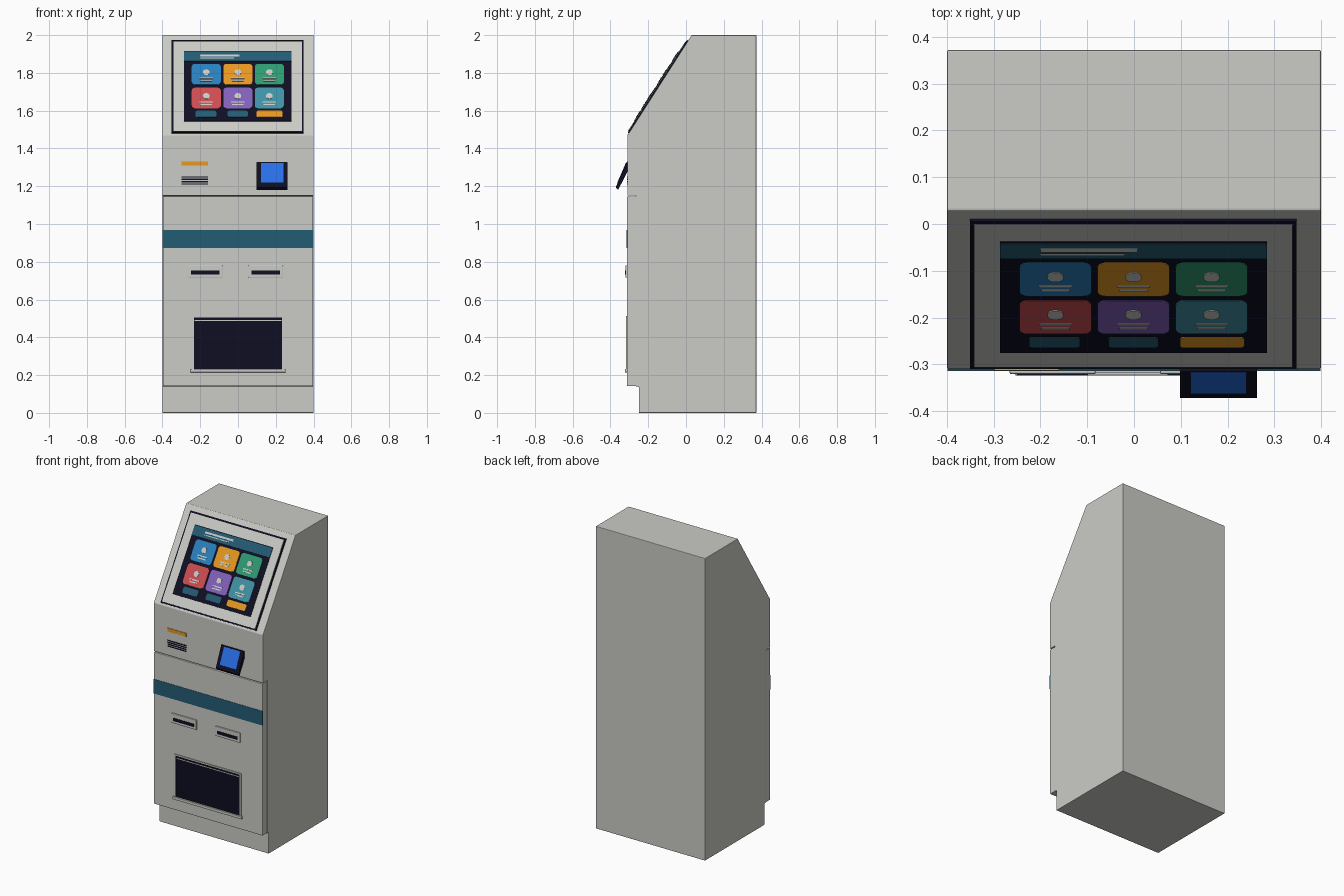
import bpy, bmesh, math
from mathutils import Matrix, Vector

if "Cube" in bpy.data.objects:
    bpy.data.objects.remove(bpy.data.objects["Cube"])


def mat(name, r, g, b):
    m = bpy.data.materials.new(name)
    lin = [c / 12.92 if c <= 0.04045 else ((c + 0.055) / 1.055) ** 2.4
           for c in (r / 255, g / 255, b / 255)]
    m.diffuse_color = (*lin, 1)
    m.use_nodes = True
    m.node_tree.nodes["Principled BSDF"].inputs["Base Color"].default_value = m.diffuse_color
    return m


GREY = mat("cabinet grey", 203, 204, 198)
DARK = mat("dark navy", 14, 14, 34)
TEAL = mat("deep teal", 36, 92, 116)
BLUE = mat("tile blue", 41, 128, 190)
ORANGE = mat("amber", 243, 160, 36)
GREEN = mat("tile green", 46, 155, 115)
RED = mat("tile red", 205, 76, 82)
PURPLE = mat("tile purple", 130, 96, 188)
CYAN = mat("tile cyan", 62, 146, 166)
PAD = mat("pad screen blue", 40, 112, 232)


def finish(name, bm, material, matrix=None, bevel=0):
    bmesh.ops.recalc_face_normals(bm, faces=bm.faces[:])
    if matrix:
        bm.transform(matrix)
    me = bpy.data.meshes.new(name)
    bm.to_mesh(me)
    bm.free()
    me.materials.append(material)
    ob = bpy.data.objects.new(name, me)
    bpy.context.collection.objects.link(ob)
    if bevel:
        mod = ob.modifiers.new("bevel", 'BEVEL')
        mod.width, mod.segments = bevel, 2
    return ob


def prism(name, pts, a, b, material, matrix=None, bevel=0):
    """Polygon in local XY extruded along local Z from a to b."""
    bm = bmesh.new()
    f = bm.faces.new([bm.verts.new((x, y, a)) for x, y in pts])
    r = bmesh.ops.extrude_face_region(bm, geom=[f])
    bmesh.ops.translate(bm, vec=(0, 0, b - a),
                        verts=[v for v in r["geom"] if isinstance(v, bmesh.types.BMVert)])
    return finish(name, bm, material, matrix, bevel)


# local (y, z, x) profile frame for side profiles
SIDE = Matrix(((0, 0, 1, 0), (1, 0, 0, 0), (0, 1, 0, 0), (0, 0, 0, 1)))
# sloping screen frame: local x, up the slope, outward
U = Vector((0, 0.34, 0.53)).normalized()
SLOPE = Matrix(((1, 0, 0, 0), (0, U.y, -U.z, -0.31), (0, U.z, U.y, 1.47), (0, 0, 0, 1)))


def box(name, x0, x1, y0, y1, z0, z1, material, bevel=0):
    return prism(name, [(y0, z0), (y1, z0), (y1, z1), (y0, z1)], x0, x1, material, SIDE, bevel)


def rounded(x0, x1, y0, y1, r, n=4):
    if r == 0:
        return [(x0, y0), (x1, y0), (x1, y1), (x0, y1)]
    pts = []
    for k, (cx, cy) in enumerate([(x1 - r, y1 - r), (x0 + r, y1 - r),
                                  (x0 + r, y0 + r), (x1 - r, y0 + r)]):
        for i in range(n + 1):
            t = math.pi / 2 * (k + i / n)
            pts.append((cx + r * math.cos(t), cy + r * math.sin(t)))
    return pts


def on_slope(name, x0, x1, z0, z1, w0, w1, material, r=0):
    """Plate on the slope; z0 and z1 are heights seen from the front."""
    v0, v1 = [(z - 1.47 - w1 * U.y) / U.z for z in (z0, z1)]
    return prism(name, rounded(x0, x1, v0, v1, r), w0, w1, material, SLOPE)


# cabinet and service door
prism("cabinet", [(-0.25, 0), (-0.25, 0.14), (-0.265, 0.14), (-0.265, 1.15), (-0.31, 1.15),
                  (-0.31, 1.47), (0.03, 2), (0.372, 2), (0.372, 0)],
      -0.4, 0.4, GREY, SIDE, 0.003)
box("service_door", -0.398, 0.398, -0.312, -0.262, 0.142, 1.146, GREY, 0.003)
box("door_stripe", -0.399, 0.399, -0.314, -0.308, 0.872, 0.967, TEAL)

# screen surround and display
on_slope("screen_gasket", -0.351, 0.348, 1.484, 1.974, -0.004, 0.007, DARK)
on_slope("screen_bezel", -0.342, 0.339, 1.493, 1.966, 0.004, 0.010, GREY)
on_slope("display", -0.287, 0.284, 1.545, 1.915, 0.008, 0.012, DARK)
on_slope("header_bar", -0.287, 0.284, 1.862, 1.912, 0.011, 0.014, TEAL)
on_slope("header_line", -0.2, 0.008, 1.888, 1.898, 0.013, 0.016, GREY)
on_slope("header_subline", -0.2, -0.02, 1.877, 1.881, 0.013, 0.016, GREY)

# menu tiles with icon and caption lines
tiles = [[BLUE, ORANGE, GREEN], [RED, PURPLE, CYAN]]
for j, row in enumerate(tiles):
    zc = 1.793 - j * 0.126
    for i, m in enumerate(row):
        xc = -0.168 + i * 0.167
        on_slope("menu_tile", xc - 0.077, xc + 0.077, zc - 0.055, zc + 0.055, 0.011, 0.014, m, 0.018)
        on_slope("tile_icon", xc - 0.017, xc + 0.017, zc - 0.004, zc + 0.026, 0.013, 0.016, GREY, 0.015)
        for k, h in enumerate((0.035, 0.03)):
            z = zc - 0.021 - k * 0.013
            on_slope("tile_caption", xc - h, xc + h, z - 0.003, z + 0.003, 0.013, 0.016, GREY)

# footer buttons
for x0, x1, m in ((-0.225, -0.115, TEAL), (-0.055, 0.052, TEAL), (0.098, 0.236, ORANGE)):
    on_slope("footer_button", x0, x1, 1.566, 1.6, 0.011, 0.014, m, 0.009)

# card slot light and speaker grille
box("card_slot", -0.298, -0.16, -0.313, -0.305, 1.309, 1.332, ORANGE)
for k in range(4):
    z = 1.208 + k * 0.0125
    box("grille_slot", -0.298, -0.16, -0.312, -0.305, z, z + 0.007, DARK)

# tilted payment pad
prism("payment_pad", [(-0.308, 1.327), (-0.315, 1.327), (-0.372, 1.195), (-0.36, 1.18),
                      (-0.308, 1.28)], 0.098, 0.263, DARK, SIDE)
d = Vector((-0.057, -0.132)).normalized()
n = Vector((d.y, -d.x))
p = Vector((-0.315, 1.327))
prism("pad_screen", [p + d * t + n * s for t, s in ((0.006, -0.001), (0.006, 0.002),
                                                    (0.118, 0.002), (0.118, -0.001))],
      0.121, 0.241, PAD, SIDE)

# note and ticket slots
for x0, x1 in ((-0.266, -0.082), (0.056, 0.238)):
    box("slot_frame", x0, x1, -0.321, -0.308, 0.716, 0.78, GREY, 0.003)
    box("slot_mouth", x0 + 0.016, x1 - 0.016, -0.3235, -0.315, 0.733, 0.753, DARK)

# dispenser tray: dark panel, frame bars and sill
box("tray_panel", -0.236, 0.236, -0.314, -0.308, 0.232, 0.508, DARK)
for s in (-1, 1):
    a, b = sorted((s * 0.234, s * 0.243))
    box("tray_frame_side", a, b, -0.318, -0.308, 0.225, 0.513, GREY)
box("tray_frame_top", -0.243, 0.243, -0.318, -0.308, 0.505, 0.513, GREY)
box("tray_trim", -0.23, 0.23, -0.3155, -0.308, 0.486, 0.491, GREY)
box("tray_sill", -0.254, 0.252, -0.324, -0.308, 0.215, 0.233, GREY, 0.002)
